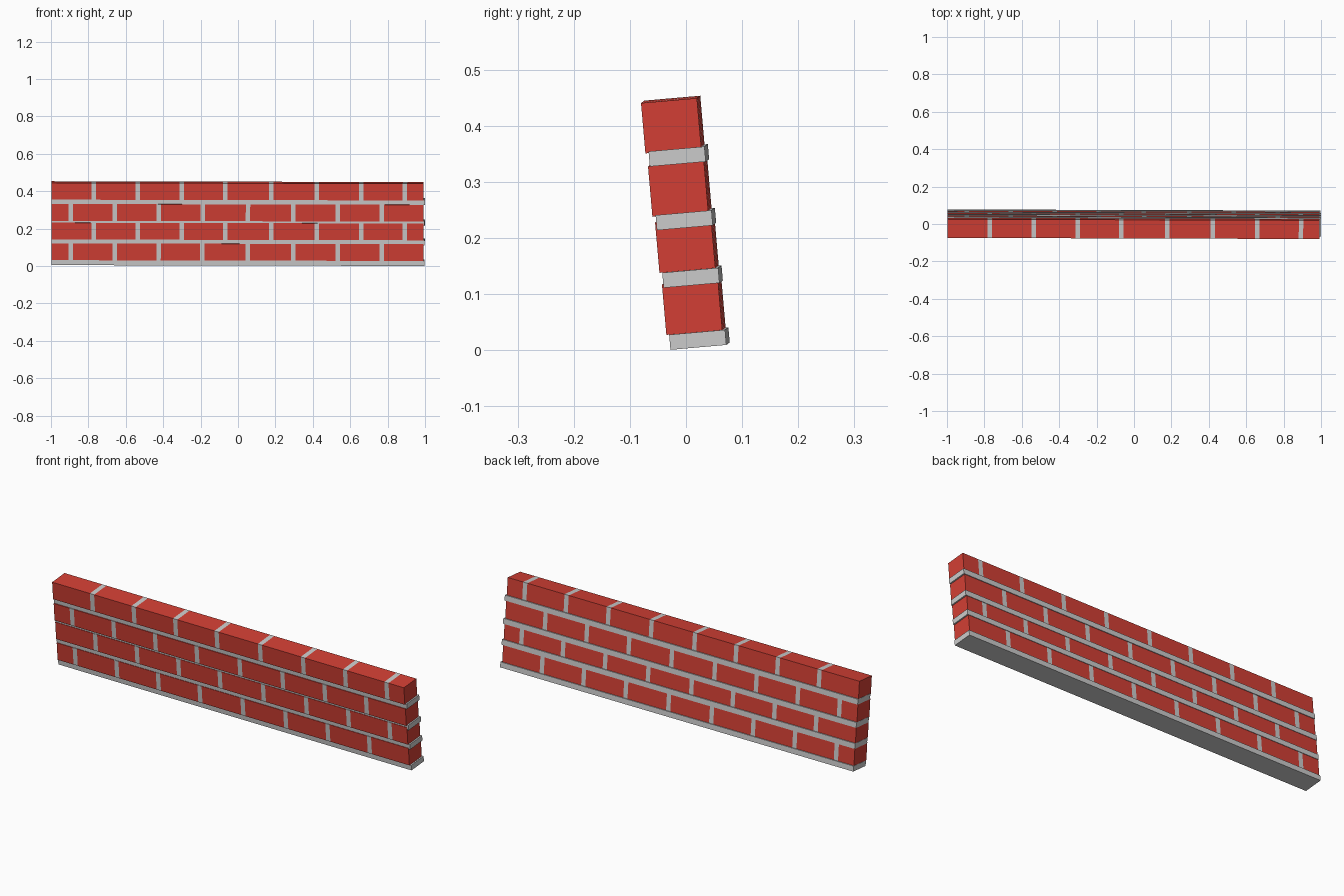
import bpy, bmesh
from math import radians
from mathutils import Matrix, Vector

if "Cube" in bpy.data.objects:
    bpy.data.objects.remove(bpy.data.objects["Cube"])

# The whole wall leans forward, with a tiny yaw and roll
LEAN = (Matrix.Translation((0, 0.003, 0.001)) @ Matrix.Rotation(-0.003, 4, 'Z')
        @ Matrix.Rotation(0.0022, 4, 'Y') @ Matrix.Rotation(radians(5), 4, 'X'))

red = bpy.data.materials.new("brick_red")
red.diffuse_color = (0.65, 0.05, 0.035, 1)
red.use_nodes = True
red.node_tree.nodes["Principled BSDF"].inputs["Base Color"].default_value = red.diffuse_color


def boxes(name, spans, mat=None):
    """One object made of boxes given as (x0, x1, y0, y1, z0, z1)."""
    bm = bmesh.new()
    for x0, x1, y0, y1, z0, z1 in spans:
        centre = Vector(((x0 + x1) / 2, (y0 + y1) / 2, (z0 + z1) / 2))
        size = Matrix.Diagonal((x1 - x0, y1 - y0, z1 - z0, 1))
        bmesh.ops.create_cube(bm, size=1, matrix=LEAN @ Matrix.Translation(centre) @ size)
    mesh = bpy.data.meshes.new(name)
    bm.to_mesh(mesh)
    bm.free()
    ob = bpy.data.objects.new(name, mesh)
    bpy.context.collection.objects.link(ob)
    if mat:
        mesh.materials.append(mat)


# Joint centres for the two alternating courses
odd = [-0.895, -0.66, -0.425, -0.19, 0.053, 0.295, 0.533, 0.768]
even = [-0.772, -0.537, -0.302, -0.068, 0.177, 0.42, 0.658, 0.892]
DEPTH, BED, HEIGHT, HALF = 0.1, 0.027, 0.09, 0.012

# Per course: mortar front, mortar bottom, brick front, brick bottom
courses = [(-0.0274, 0.0044, -0.0324, 0.0315),
           (-0.0300, 0.1155, -0.0350, 0.1427),
           (-0.0329, 0.2187, -0.0388, 0.2433),
           (-0.0355, 0.3330, -0.0414, 0.3570)]

for i, (my, mz, by, bz) in enumerate(courses):
    n = i + 1
    joints = even if i % 2 else odd
    # Horizontal mortar bed
    boxes(f"mortar_bed_{n}", [(-0.998, 0.998, my, my + DEPTH, mz, mz + BED)])
    # Bricks between the joints, with a cut brick at alternating ends
    starts = [-0.997] + [j + HALF for j in joints]
    ends = [j - HALF for j in joints] + [0.991]
    boxes(f"bricks_{n}", [(a, b, by, by + DEPTH, bz, bz + HEIGHT)
                          for a, b in zip(starts, ends)], red)
    # Upright mortar joints, flush with the bricks
    boxes(f"mortar_joints_{n}", [(j - HALF, j + HALF, by, by + DEPTH, bz, bz + HEIGHT)
                                 for j in joints])
